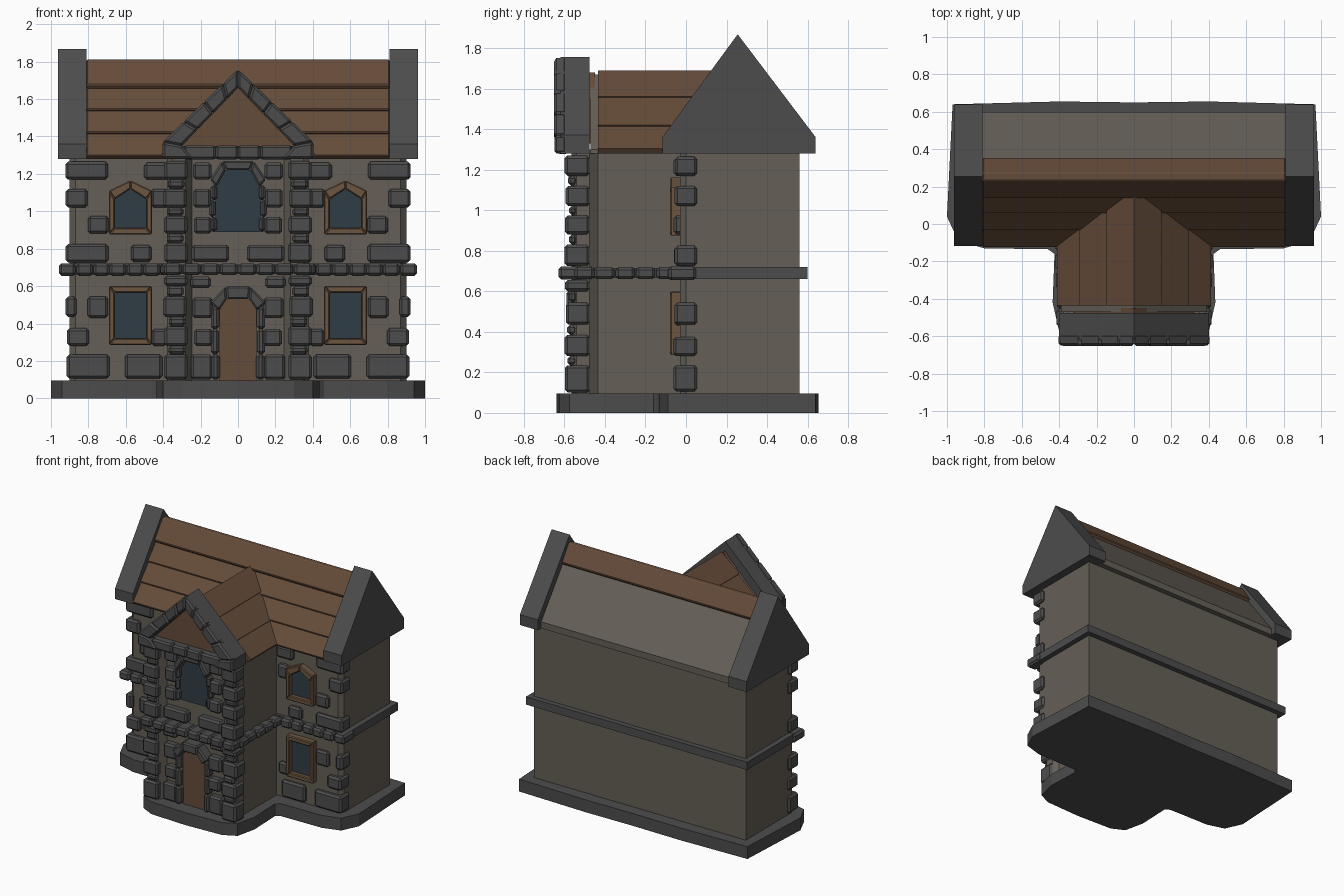
import bpy, bmesh, random
from mathutils import Vector

if "Cube" in bpy.data.objects:
    bpy.data.objects.remove(bpy.data.objects["Cube"])

random.seed(4)


def mat(name, c):
    m = bpy.data.materials.new(name)
    m.diffuse_color = (*c, 1)
    m.use_nodes = True
    m.node_tree.nodes["Principled BSDF"].inputs["Base Color"].default_value = m.diffuse_color
    return m


WALL = mat("wall_plaster", (0.13, 0.115, 0.095))
STONE = mat("dark_stone", (0.075, 0.073, 0.073))
WOOD = mat("brown_wood", (0.13, 0.072, 0.042))
FRAME = mat("frame_wood", (0.15, 0.09, 0.05))
GLASS = mat("glass_blue", (0.03, 0.045, 0.06))


def add_prism(bm, pts, axis, a, b, bevel=0):
    """Extrude a profile along an axis: x takes (y,z), y takes (x,z), z takes (x,y)."""
    put = {"x": lambda p, t: (t, p[0], p[1]),
           "y": lambda p, t: (p[0], t, p[1]),
           "z": lambda p, t: (p[0], p[1], t)}[axis]
    part = bmesh.new()
    lo = [part.verts.new(put(p, a)) for p in pts]
    hi = [part.verts.new(put(p, b)) for p in pts]
    part.faces.new(lo)
    part.faces.new(hi)
    for i in range(len(pts)):
        j = (i + 1) % len(pts)
        part.faces.new((lo[i], lo[j], hi[j], hi[i]))
    bmesh.ops.recalc_face_normals(part, faces=part.faces[:])
    if bevel:
        bmesh.ops.bevel(part, geom=part.edges[:], offset=bevel, segments=1,
                        affect='EDGES', profile=0.5)
    tmp = bpy.data.meshes.new("tmp")
    part.to_mesh(tmp)
    part.free()
    bm.from_mesh(tmp)
    bpy.data.meshes.remove(tmp)


def make(name, parts, material, mirror=False):
    bm = bmesh.new()
    for p in parts:
        add_prism(bm, *p)
    me = bpy.data.meshes.new(name)
    bm.to_mesh(me)
    bm.free()
    me.materials.append(material)
    ob = bpy.data.objects.new(name, me)
    bpy.context.collection.objects.link(ob)
    if mirror:
        ob.modifiers.new("mirror", 'MIRROR').use_mirror_merge = False
    return ob


def rect(x0, x1, z0, z1):
    return [(x0, z0), (x1, z0), (x1, z1), (x0, z1)]


def both(half):
    """Complete a half outline (x >= 0) by reflection."""
    return half + [(-x, z) for x, z in reversed(half) if x > 1e-6]


def stone(x0, x1, y0, y1, z0, z1):
    j = random.uniform(-.006, .006)
    return (rect(x0 + j, x1 + j, z0, z1), "y", y0 + j, y1, .014)


def lerp(p, q, t):
    return tuple(Vector(p).lerp(Vector(q), t))


def ring_blocks(outer, inner, y0, y1, bevel=.01):
    """Blocks filling the space between two matching open polylines."""
    return [([outer[i], outer[i + 1], inner[i + 1], inner[i]], "y", y0, y1, bevel)
            for i in range(len(outer) - 1)]


# Plinth, walls and corner piers
plinth = both([(0, .65), (.4, .655), (.97, .64), (1, .04), (.94, -.09), (.8, -.13), (.46, -.135),
               (.425, -.16), (.435, -.42), (.4, -.575), (.3, -.625), (0, -.638)])
make("plinth", [(plinth, "z", 0, .095)], STONE)
make("main_walls", [(both([(0, .56), (.9, .56), (.9, 0), (.87, -.03), (0, -.03)]),
                     "z", .09, 1.29)], WALL)
make("porch_walls", [(rect(-.35, .35, -.51, 0), "z", .09, 1.3)], WALL)
make("porch_piers", [([(.24, -.5), (.28, -.565), (.35, -.565), (.38, -.54), (.38, -.475),
                       (.35, -.435), (.24, -.435)], "z", .09, 1.28)], WALL, True)

# String course: smooth slab round the sides and back, stone blocks at the front
make("band_slab", [(rect(-.94, .94, -.05, .6), "z", .66, .72),
                   (rect(-.39, .39, -.59, 0), "z", .665, .715)], STONE)
band = []
for i in range(6):
    x = .42 + i * .09
    band.append(stone(x, x + .088, -.085, .05, .655, .722))
for i in range(5):
    y = -.05 - (i + 1) * .1
    band.append(stone(.33, .415, y, y + .098, .66, .72))
for i in range(4):
    x = i * .1
    band.append(stone(x + .004, x + .1, -.625, -.5, .658, .722))
make("band_blocks", band, STONE, True)

# Corner quoins and scattered stones of the main front
quoins = []
for x0, z0, z1 in [(.69, 1.17, 1.265), (.8, 1.02, 1.12), (.69, .725, .825),
                   (.86, .435, .545), (.8, .28, .375), (.69, .105, .235)]:
    quoins.append(stone(x0, .918, -.06, .055, z0, z1))
for x0, x1, z0, z1 in [(.69, .8, .88, .975), (.46, .57, .73, .82), (.69, .8, .43, .545),
                       (.4, .6, .105, .235), (.38, .47, 1.02, 1.12), (.36, .5, 1.17, 1.26),
                       (.38, .46, .28, .37)]:
    quoins.append(stone(x0, x1, -.062, 0, z0, z1))
make("main_stones", quoins, STONE, True)

# Alternating quoins on the porch piers
levels = [.1, .235, .28, .385, .435, .545, .6, .655]
levels2 = [.725, .83, .88, .975, 1.02, 1.12, 1.17, 1.27]
pier = []
for lv in (levels, levels2):
    for i in range(len(lv) - 1):
        if i % 2 == 0:
            pier.append(stone(.27, .395, -.598, -.475, lv[i], lv[i + 1]))
        else:
            pier.append(stone(.285, .375, -.582, -.535, lv[i], lv[i + 1]))
make("pier_quoins", pier, STONE, True)

# Stones on the porch front
make("porch_stones", [stone(x0, x1, -.56, -.48, z0, z1) for x0, x1, z0, z1 in [
    (.14, .24, 1.17, 1.26), (.145, .24, 1.02, 1.12), (.145, .24, .88, .97), (.05, .25, .73, .82),
    (.14, .25, .59, .65), (.14, .25, .43, .54), (.14, .24, .28, .37), (.135, .25, .1, .235)]],
    STONE, True)

# Door with its arched surround
door = [(.1, .1), (.1, .49), (.06, .53), (0, .53)]
make("door", [(both([(0, .095), (.1, .095), (.1, .49), (.06, .53)]), "y", -.525, -.49)], WOOD)
make("door_jambs", [stone(.1, .145, -.565, -.49, a, b)
                    for a, b in [(.1, .235), (.235, .37), (.37, .49)]], STONE, True)
make("door_arch", ring_blocks([(-.15, .51), (-.065, .6), (.065, .6), (.15, .51)],
                              [(-.1, .47), (-.06, .53), (.06, .53), (.1, .47)], -.59, -.49), STONE)

# Large porch window with its arched surround
make("porch_window", [(both([(0, .89), (.12, .89), (.12, 1.15), (.07, 1.22)]),
                       "y", -.525, -.49)], GLASS)
make("porch_window_jambs", [stone(.115, .15, -.56, -.49, a, b)
                            for a, b in [(.89, .97), (.97, 1.06), (1.06, 1.14)]], STONE, True)
make("porch_window_arch", ring_blocks([(-.15, 1.17), (-.085, 1.27), (.085, 1.27), (.15, 1.17)],
                                      [(-.115, 1.13), (-.065, 1.22), (.065, 1.22), (.115, 1.13)],
                                      -.58, -.49), STONE)


# Side windows: pointed above, square below
def window(name, outer, inner):
    n = len(outer)
    bars = [([outer[i], outer[(i + 1) % n], inner[(i + 1) % n], inner[i]], "y", -.078, -.02, .006)
            for i in range(n)]
    make(name + "_frame", bars, FRAME, True)
    make(name + "_glass", [(inner, "y", -.045, -.02)], GLASS, True)


window("upper_window",
       [(.46, .875), (.69, .875), (.69, 1.11), (.575, 1.165), (.46, 1.11)],
       [(.49, .91), (.66, .91), (.66, 1.065), (.575, 1.12), (.49, 1.065)])
window("lower_window", rect(.46, .69, .285, .6), rect(.49, .66, .32, .565))

# Main roof core, plank rows, ridge cap and gable parapets
make("main_roof", [([(-.1, 1.28), (-.1, 1.31), (.255, 1.785), (.6, 1.33), (.6, 1.28)],
                    "x", -.83, .83)], WALL)
lo, hi = (-.105, 1.28), (.255, 1.775)
rows = []
for i in range(4):
    a, b = lerp(lo, hi, i / 4), lerp(lo, hi, (i + 1) / 4)
    rows.append(([a, (a[0] - .02, a[1] + .018), (b[0] - .006, b[1] + .014), b],
                 "x", -.81, .81, .005))
rows.append(([(.15, 1.655), (.135, 1.675), (.235, 1.812), (.275, 1.812), (.355, 1.69), (.34, 1.67)],
             "x", -.81, .81, .006))
make("main_roof_planks", rows, WOOD)
make("gable_parapets", [([(-.117, 1.28), (-.117, 1.36), (.255, 1.868), (.64, 1.36), (.64, 1.28)],
                         "x", .81, .963)], STONE, True)

# Porch roof core and stepped plank rows
make("porch_roof", [(both([(0, 1.28), (.39, 1.28), (.39, 1.3), (0, 1.67)]), "y", -.47, .15)], WALL)
prow = []
for t0, t1 in [(0, .3), (.3, .67), (.67, 1)]:
    a, b = lerp((.395, 1.28), (0, 1.665), t0), lerp((.395, 1.28), (0, 1.665), t1)
    prow.append(([a, (a[0] + .018, a[1] + .024), (b[0] + .004 * (b[0] > .01), b[1] + .025), b],
                 "y", -.435, .15))
make("porch_roof_planks", prow, WOOD, True)

# Porch gable: wooden infill, solid coping and front blocks
make("gable_infill", [(both([(0, 1.33), (.32, 1.33), (0, 1.68)]), "y", -.57, -.45)], WOOD)
out_pts, in_pts = [(.403, 1.37), (0, 1.76)], [(.3, 1.35), (0, 1.66)]
make("gable_coping", [([(.4, 1.28), (.4, 1.37), (0, 1.755), (0, 1.66), (.3, 1.35), (.3, 1.28)],
                       "y", -.62, -.475),
                      (rect(0, .3, 1.28, 1.35), "y", -.6, -.475)], STONE, True)
ts = [0, .28, .55, .8, 1]
rake = ring_blocks([lerp(*out_pts, t) for t in ts], [lerp(*in_pts, t) for t in ts],
                   -.652, -.59, .012)
foot = [([(.403, 1.28), (.403, 1.37), (.3, 1.352), (.24, 1.28)], "y", -.65, -.59, .012)]
sill = [(rect(x0, x1, 1.278, 1.352), "y", -.635, -.58, .012) for x0, x1 in [(0, .12), (.12, .29)]]
make("gable_blocks", rake + foot + sill, STONE, True)
